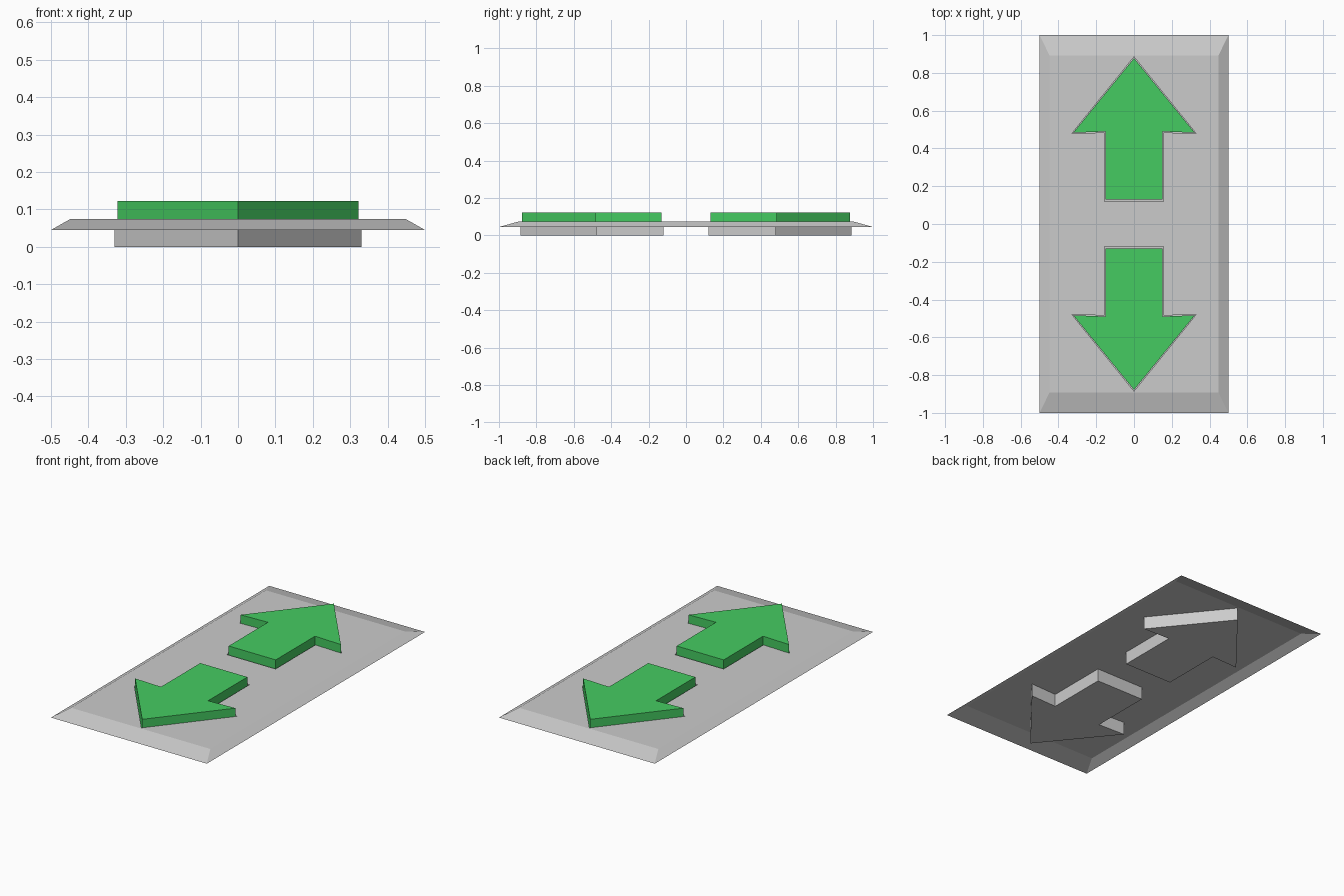
import bpy, bmesh

if "Cube" in bpy.data.objects:
    bpy.data.objects.remove(bpy.data.objects["Cube"])

TOP, RIM, FLOOR = 0.075, 0.045, 0.0


def finish(bm, name, material=None):
    me = bpy.data.meshes.new(name)
    bm.to_mesh(me)
    bm.free()
    ob = bpy.data.objects.new(name, me)
    bpy.context.collection.objects.link(ob)
    if material:
        me.materials.append(material)
    return ob


def arrow(tip, barb, barb_y, notch_y, stem, start, sign):
    """Arrow outline pointing along sign * y."""
    half = [(stem, start), (stem, notch_y), (barb, barb_y)]
    pts = half + [(0, tip)] + [(-x, y) for x, y in reversed(half)]
    return [(x, y * sign) for x, y in pts]


def rect(x, y):
    return [(x, y), (-x, y), (-x, -y), (x, -y)]


def loop(bm, pts, z):
    return [bm.verts.new((x, y, z)) for x, y in pts]


def bridge(bm, a, b):
    for i in range(len(a)):
        j = (i + 1) % len(a)
        bm.faces.new((a[i], a[j], b[j], b[i]))


# Thin plate, open underneath, with bevelled rim and two arrow-shaped wells
bm = bmesh.new()
top = loop(bm, rect(0.447, 0.892), TOP)
bridge(bm, loop(bm, rect(0.5, 1.0), RIM), top)
rings = [top]
for sign in (1, -1):
    outline = arrow(0.885, 0.33, 0.478, 0.485, 0.157, 0.12, sign)
    upper, lower = loop(bm, outline, TOP), loop(bm, outline, FLOOR)
    bridge(bm, upper, lower)
    bm.faces.new(lower)
    rings.append(upper)
edges = [bm.edges.get((r[i - 1], r[i])) for r in rings for i in range(len(r))]
bmesh.ops.triangle_fill(bm, edges=edges, use_beauty=True, normal=(0, 0, 1))
bmesh.ops.recalc_face_normals(bm, faces=bm.faces)
bm.normal_update()
if sum(f.normal.z * f.calc_area() for f in bm.faces) < 0:
    bmesh.ops.reverse_faces(bm, faces=bm.faces)
finish(bm, "plate")

# Green arrow buttons standing in the wells
green = bpy.data.materials.new("green")
green.diffuse_color = (0.06, 0.6, 0.12, 1)
green.use_nodes = True
green.node_tree.nodes["Principled BSDF"].inputs["Base Color"].default_value = green.diffuse_color
for name, sign in (("arrow_back", 1), ("arrow_front", -1)):
    bm = bmesh.new()
    outline = arrow(0.878, 0.322, 0.483, 0.49, 0.151, 0.13, sign)
    lower, upper = loop(bm, outline, FLOOR + 0.005), loop(bm, outline, 0.122)
    bridge(bm, lower, upper)
    bm.faces.new(lower)
    bm.faces.new(upper)
    bmesh.ops.recalc_face_normals(bm, faces=bm.faces)
    finish(bm, name, green)
